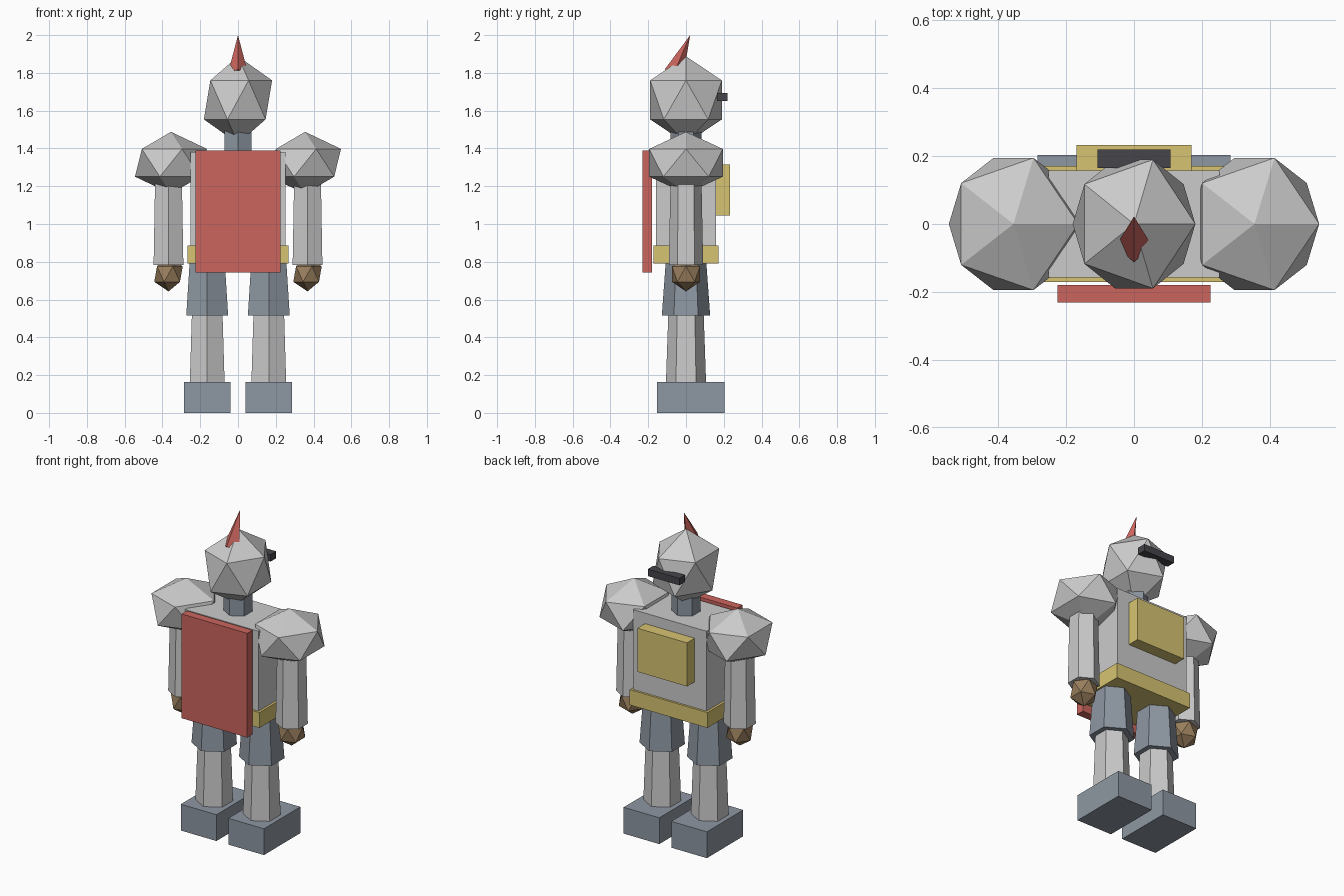
import bpy
from math import sin, cos, radians

if "Cube" in bpy.data.objects:
    bpy.data.objects.remove(bpy.data.objects["Cube"])


def material(name, rgb):
    m = bpy.data.materials.new(name)
    m.diffuse_color = (*rgb, 1)
    m.use_nodes = True
    m.node_tree.nodes["Principled BSDF"].inputs["Base Color"].default_value = m.diffuse_color
    return m


STEEL = material("dark_steel", (0.27, 0.31, 0.36))
RED = material("red", (0.60, 0.13, 0.11))
GOLD = material("gold", (0.68, 0.55, 0.17))
LEATHER = material("leather", (0.32, 0.21, 0.11))
BLACK = material("black", (0.06, 0.06, 0.07))


def finish(name, mat):
    ob = bpy.context.object
    ob.name = name
    if mat:
        ob.data.materials.append(mat)
    return ob


def box(name, x, y, z, mat=None):
    """Box from (min, max) ranges."""
    bpy.ops.mesh.primitive_cube_add(
        size=1, location=[(a + b) / 2 for a, b in (x, y, z)])
    bpy.context.object.scale = [b - a for a, b in (x, y, z)]
    return finish(name, mat)


def tube(name, x, z0, z1, r0, r1, mat=None):
    """Upright six-sided tapered limb."""
    bpy.ops.mesh.primitive_cone_add(
        vertices=6, radius1=r0, radius2=r1, depth=z1 - z0,
        location=(x, 0, (z0 + z1) / 2))
    return finish(name, mat)


def ball(name, loc, radii, mat=None):
    """Twenty-sided ball."""
    bpy.ops.mesh.primitive_ico_sphere_add(subdivisions=1, radius=1, location=loc)
    bpy.context.object.scale = radii
    return finish(name, mat)


# legs and arms
for side, s in (("left", -1), ("right", 1)):
    x = 0.163 * s
    box(f"{side}_foot", (x - 0.122, x + 0.122), (-0.153, 0.203), (0, 0.163), STEEL)
    tube(f"{side}_shin", x, 0.14, 0.54, 0.107, 0.093)
    tube(f"{side}_thigh", x, 0.515, 0.83, 0.128, 0.105, STEEL)
    ball(f"{side}_shoulder", (0.355 * s, 0, 1.324), (0.213, 0.229, 0.164))
    tube(f"{side}_arm", 0.368 * s, 0.782, 1.28, 0.091, 0.081)
    ball(f"{side}_hand", (0.368 * s, 0, 0.735), (0.084, 0.087, 0.092), LEATHER)

# body
box("torso", (-0.252, 0.252), (-0.158, 0.158), (0.83, 1.38))
box("belt", (-0.267, 0.267), (-0.171, 0.171), (0.79, 0.885), GOLD)
box("chest_plate", (-0.17, 0.17), (0.15, 0.233), (1.045, 1.315), GOLD)
box("cape", (-0.225, 0.225), (-0.231, -0.179), (0.742, 1.388), RED)

# head
tube("neck", 0, 1.35, 1.53, 0.081, 0.081, STEEL)
ball("head", (0, 0, 1.657), (0.202, 0.223, 0.231))
box("visor", (-0.108, 0.108), (0.165, 0.22), (1.65, 1.693), BLACK)

# swept crest, placed from its tip
tilt, depth = radians(23), 0.22
bpy.ops.mesh.primitive_cone_add(
    vertices=4, radius1=0.053, radius2=0, depth=depth, rotation=(-tilt, 0, 0),
    location=(0, 0.022 - depth / 2 * sin(tilt), 2.0 - depth / 2 * cos(tilt)))
finish("crest", RED)
